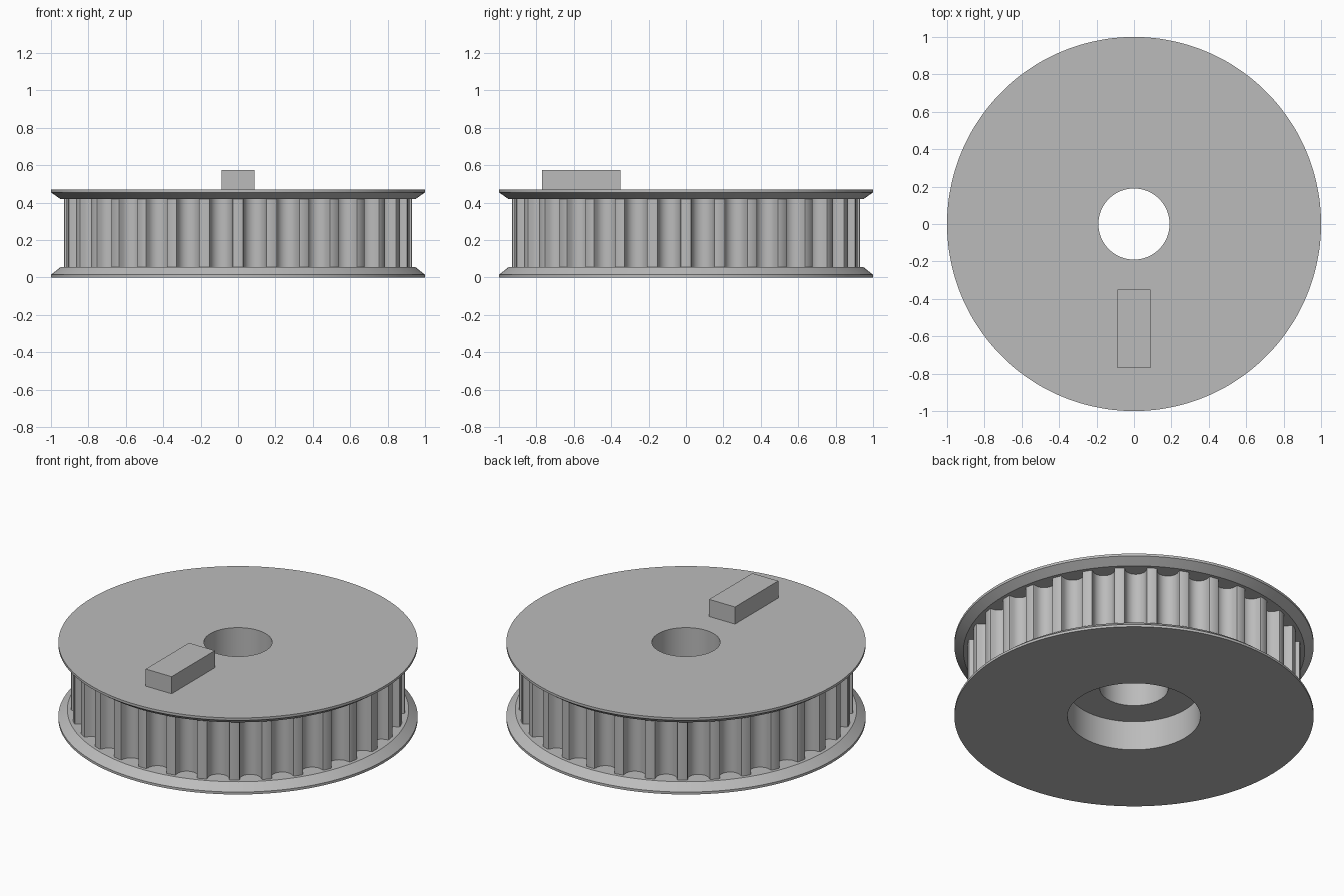
import bpy, bmesh
from math import pi, sin, cos, atan2, hypot, radians

old = bpy.data.objects.get("Cube")
if old:
    bpy.data.objects.remove(old)

GREY = (0.5, 0.5, 0.5, 1)
mat = bpy.data.materials.new("plain grey")
mat.use_nodes = True
mat.diffuse_color = GREY
mat.node_tree.nodes["Principled BSDF"].inputs["Base Color"].default_value = GREY

TEETH = 32
TIP = 0.93          # radius of the tooth lands
GROOVE = 0.06       # radius of the round grooves
CENTRE = 0.915      # radius on which the groove centres lie
BORE, RECESS = 0.19, 0.37
BOTTOM_FACE, TOP_FACE, TOP = 0.055, 0.42, 0.47


def add_object(name, bm):
    bmesh.ops.recalc_face_normals(bm, faces=bm.faces[:])
    mesh = bpy.data.meshes.new(name)
    bm.to_mesh(mesh)
    bm.free()
    mesh.materials.append(mat)
    obj = bpy.data.objects.new(name, mesh)
    bpy.context.collection.objects.link(obj)
    return obj


def groove_outline():
    """Angle and radius of each point round the toothed rim."""
    steps = 10
    arc = [(-GROOVE * cos(pi * i / steps), CENTRE - GROOVE * sin(pi * i / steps))
           for i in range(steps + 1)]
    lip = [(-0.071, TIP), (-0.063, 0.925)]
    local = lip + arc + [(-t, r) for t, r in reversed(lip)]
    points = []
    for k in range(TEETH):
        mid = 2 * pi * (k + 0.5) / TEETH
        points += [(mid + atan2(t, r), hypot(t, r) if r < TIP else TIP)
                   for t, r in local]
    return points


# Pulley body: closed section swept round, with the toothed rim between flanges
outline = groove_outline()
section = [
    (BORE, TOP), (1, TOP), (1, 0.455), (0.95, TOP_FACE),
    (None, TOP_FACE), (None, BOTTOM_FACE),
    (0.95, BOTTOM_FACE), (1, 0.015), (1, 0),
    (RECESS, 0), (RECESS, 0.18), (BORE, 0.18),
]
bm = bmesh.new()
rings = []
for radius, z in section:
    rings.append([bm.verts.new(((radius or rim) * cos(a), (radius or rim) * sin(a), z))
                  for a, rim in outline])
count = len(outline)
for lower, upper in zip(rings, rings[1:] + rings[:1]):
    for i in range(count):
        j = (i + 1) % count
        bm.faces.new((lower[i], lower[j], upper[j], upper[i]))
body = add_object("pulley_body", bm)

bpy.ops.object.select_all(action='DESELECT')
body.select_set(True)
bpy.context.view_layer.objects.active = body
bpy.ops.object.shade_smooth_by_angle(angle=radians(28))

# Raised block on the upper flange
bm = bmesh.new()
bmesh.ops.create_cube(bm, size=1)
bmesh.ops.scale(bm, vec=(0.176, 0.42, 0.105), verts=bm.verts)
bmesh.ops.translate(bm, vec=(0, -0.56, TOP + 0.0525), verts=bm.verts)
add_object("marker_block", bm)
